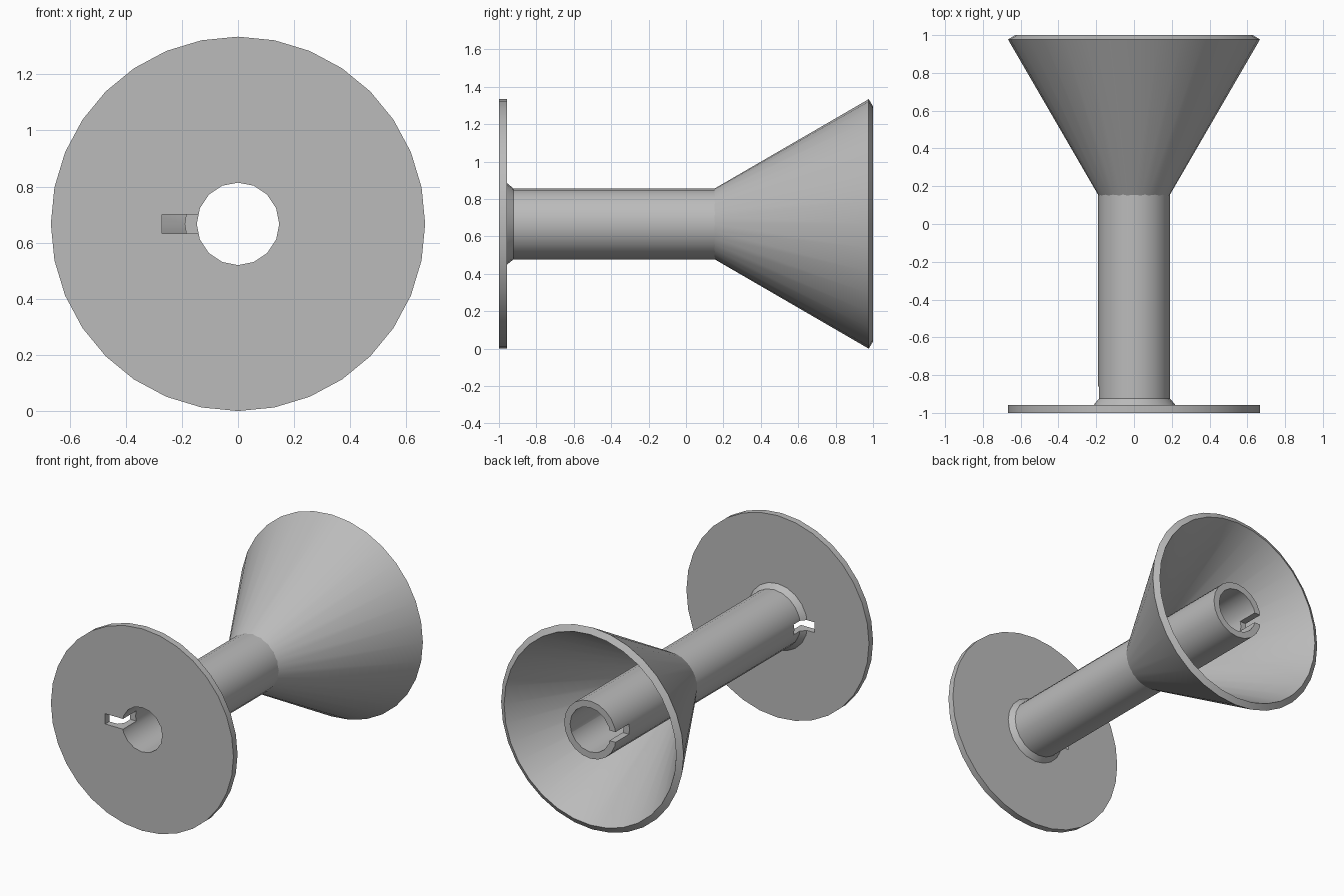
import bpy, bmesh, math

cube = bpy.data.objects.get("Cube")
if cube:
    bpy.data.objects.remove(cube, do_unlink=True)

AXIS_Z = 0.667      # height of the spool axis
RIM = 0.667         # flange and cone radius
TUBE = 0.19
BORE = 0.147

grey = bpy.data.materials.new("plain grey")
grey.use_nodes = True
colour = (0.5, 0.5, 0.5, 1)
grey.diffuse_color = colour
grey.node_tree.nodes["Principled BSDF"].inputs["Base Color"].default_value = colour


def make_object(name, bm):
    bmesh.ops.recalc_face_normals(bm, faces=bm.faces)
    mesh = bpy.data.meshes.new(name)
    bm.to_mesh(mesh)
    bm.free()
    mesh.materials.append(grey)
    obj = bpy.data.objects.new(name, mesh)
    bpy.context.collection.objects.link(obj)
    return obj


def lathe(name, profile, sides, ring=False):
    """Turn (radius, y) points round the spool axis; ring closes the profile, else ends are capped."""
    bm = bmesh.new()
    loops = []
    for r, y in profile:
        angles = [math.tau * i / sides for i in range(sides)]
        loops.append([bm.verts.new((-r * math.cos(a), y, AXIS_Z + r * math.sin(a))) for a in angles])
    pairs = list(zip(loops, loops[1:]))
    if ring:
        pairs.append((loops[-1], loops[0]))
    else:
        bm.faces.new(loops[0])
        bm.faces.new(loops[-1])
    for a, b in pairs:
        for i in range(sides):
            j = (i + 1) % sides
            bm.faces.new((a[i], a[j], b[j], b[i]))
    return make_object(name, bm)


def box(name, low, high):
    bm = bmesh.new()
    bmesh.ops.create_cube(bm, size=1)
    for v in bm.verts:
        v.co = [lo if c < 0 else hi for c, lo, hi in zip(v.co, low, high)]
    return make_object(name, bm)


def select(obj):
    bpy.ops.object.select_all(action="DESELECT")
    obj.select_set(True)
    bpy.context.view_layer.objects.active = obj


def cut(obj, cutters):
    select(obj)
    for cutter in cutters:
        mod = obj.modifiers.new("cut", "BOOLEAN")
        mod.operation = "DIFFERENCE"
        mod.solver = "EXACT"
        mod.object = cutter
        bpy.ops.object.modifier_apply(modifier=mod.name)


# Spool parts
flange = lathe("front_flange", [(RIM, -1), (RIM, -0.957)], 32)
tube = lathe("tube_with_collar", [(0.218, -0.957), (TUBE, -0.923), (TUBE, 1)], 20)
cone = lathe("rear_cone", [(0.185, 0.146), (RIM, 0.977), (0.629, 1), (0.185, 0.233)], 32, ring=True)

# Bore and the two wire slots
bore = lathe("bore_cutter", [(BORE, -1.1), (BORE, 1.1)], 16)
slots = [box("slot_cutter", (-0.27, y0, AXIS_Z - 0.034), (0, y1, AXIS_Z + 0.034))
         for y0, y1 in ((-1.1, -0.86), (0.86, 1.1))]
cut(flange, [bore, slots[0]])
cut(tube, [bore] + slots)
for cutter in [bore] + slots:
    bpy.data.objects.remove(cutter, do_unlink=True)

for part in (flange, tube, cone):
    select(part)
    bpy.ops.object.shade_smooth_by_angle(angle=math.radians(30))
